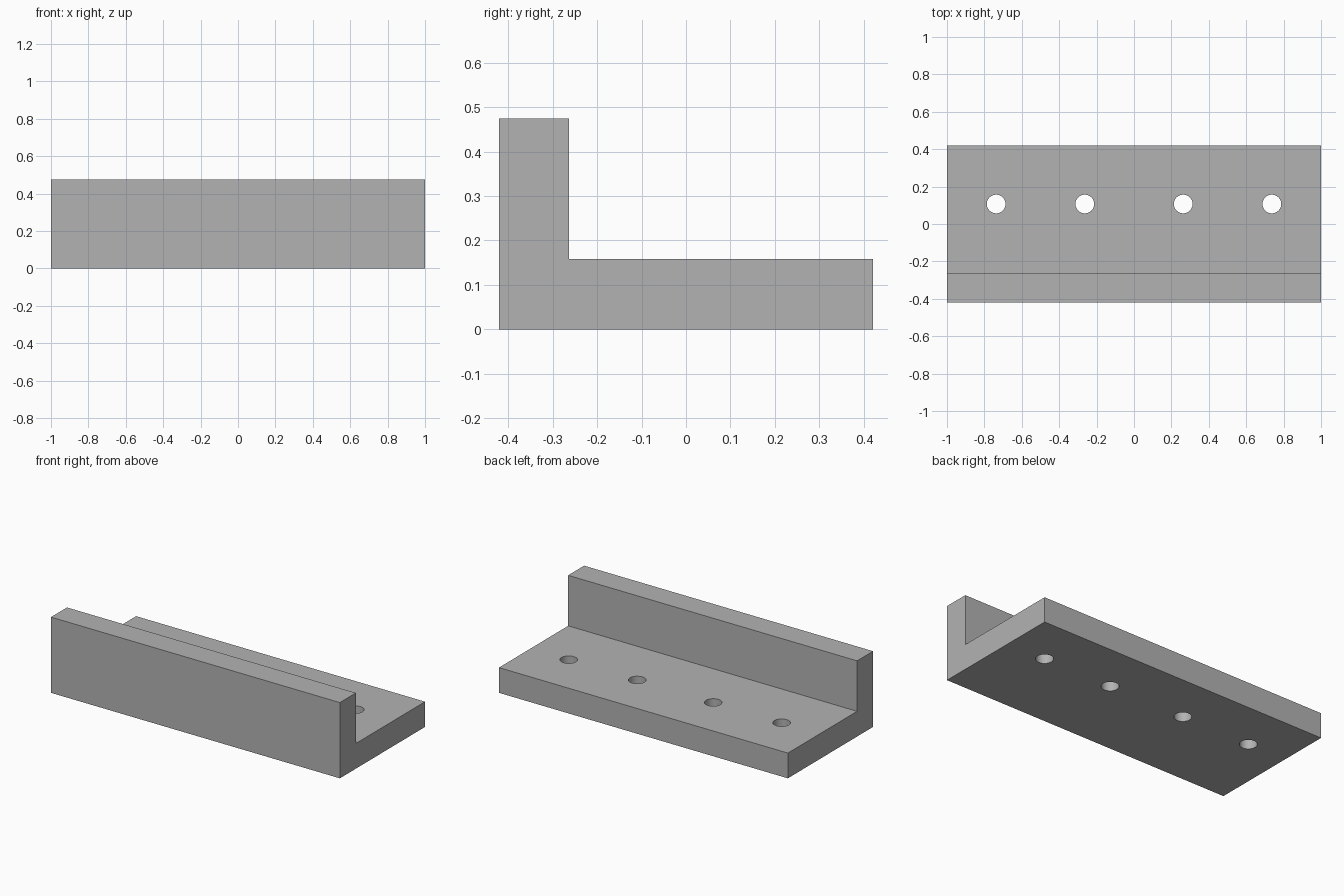
import bpy
import bmesh
from mathutils import Matrix, Vector

cube = bpy.data.objects.get("Cube")
if cube:
    bpy.data.objects.remove(cube, do_unlink=True)

HALF_LENGTH, HALF_DEPTH = 1.0, 0.421
HEIGHT, THICKNESS = 0.474, 0.158
WALL_BACK = -0.263
HOLE_Y, HOLE_RADIUS = 0.107, 0.05

grey = bpy.data.materials.new("plain grey")
grey.use_nodes = True
colour = (0.45, 0.45, 0.45, 1)
grey.diffuse_color = colour
grey.node_tree.nodes["Principled BSDF"].inputs["Base Color"].default_value = colour


def add_object(name, bm):
    bmesh.ops.recalc_face_normals(bm, faces=bm.faces)
    mesh = bpy.data.meshes.new(name)
    bm.to_mesh(mesh)
    bm.free()
    mesh.materials.append(grey)
    obj = bpy.data.objects.new(name, mesh)
    bpy.context.collection.objects.link(obj)
    return obj


# L-shaped profile extruded along the length
profile = [(-HALF_DEPTH, 0), (HALF_DEPTH, 0), (HALF_DEPTH, THICKNESS),
           (WALL_BACK, THICKNESS), (WALL_BACK, HEIGHT), (-HALF_DEPTH, HEIGHT)]
bm = bmesh.new()
face = bm.faces.new([bm.verts.new((-HALF_LENGTH, y, z)) for y, z in profile])
extruded = bmesh.ops.extrude_face_region(bm, geom=[face])["geom"]
bmesh.ops.translate(bm, vec=Vector((2 * HALF_LENGTH, 0, 0)),
                    verts=[v for v in extruded if isinstance(v, bmesh.types.BMVert)])
bracket = add_object("angle_bracket", bm)

# Row of round through holes in the base flange
bm = bmesh.new()
for x in (-0.737, -0.263, 0.263, 0.737):
    bmesh.ops.create_cone(bm, cap_ends=True, segments=48, radius1=HOLE_RADIUS,
                          radius2=HOLE_RADIUS, depth=3 * THICKNESS,
                          matrix=Matrix.Translation((x, HOLE_Y, THICKNESS / 2)))
cutter = add_object("hole_cutter", bm)
cutter.hide_render = True

drill = bracket.modifiers.new("Screw holes", 'BOOLEAN')
drill.operation = 'DIFFERENCE'
drill.solver = 'EXACT'
drill.object = cutter

# Apply the holes, then smooth their walls while keeping the edges sharp
bpy.ops.object.select_all(action='DESELECT')
bracket.select_set(True)
bpy.context.view_layer.objects.active = bracket
bpy.ops.object.modifier_apply(modifier=drill.name)
bpy.data.objects.remove(cutter, do_unlink=True)
bpy.ops.object.shade_smooth_by_angle()
